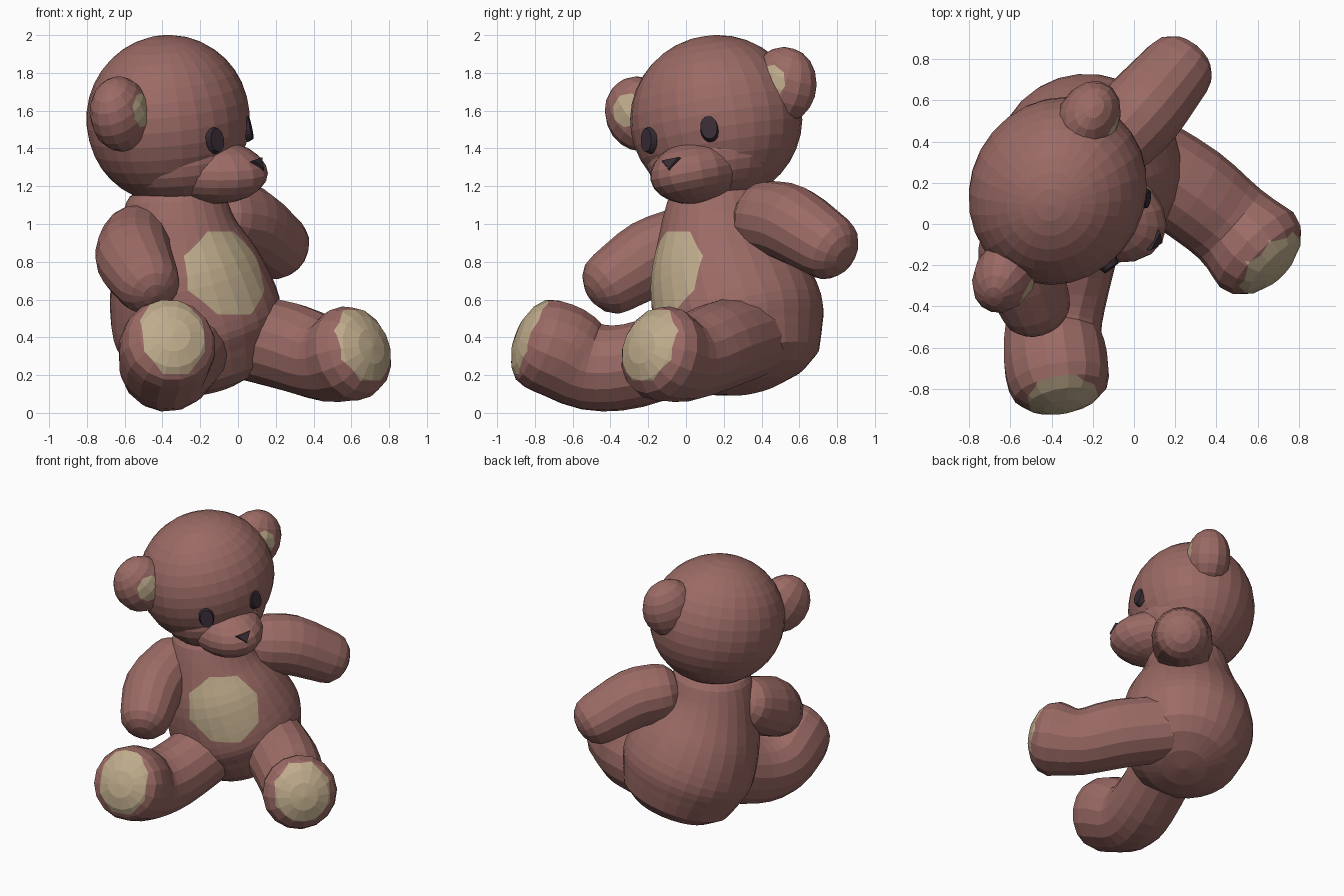
import bpy, bmesh, math
from mathutils import Vector, Matrix, Euler

cube = bpy.data.objects.get("Cube")
if cube:
    bpy.data.objects.remove(cube)


def material(name, rgb):
    m = bpy.data.materials.new(name)
    m.use_nodes = True
    m.diffuse_color = (*rgb, 1)
    bsdf = m.node_tree.nodes["Principled BSDF"]
    bsdf.inputs["Base Color"].default_value = (*rgb, 1)
    bsdf.inputs["Roughness"].default_value = 0.9
    return m


BROWN = material("brown plush", (0.33, 0.145, 0.13))
CREAM = material("cream pad", (0.52, 0.41, 0.26))
DARK = material("dark plastic", (0.04, 0.025, 0.035))


def cut_pad(bm, centre, facing, width, height):
    """Cut an eight-sided patch into the surface and give it the second material."""
    c, d = Vector(centre), Vector(facing).normalized()
    side = Vector((0, 0, 1)).cross(d).normalized()
    up = d.cross(side)
    planes = [side * (math.cos(a) / width) + up * (math.sin(a) / height)
              for a in (math.tau * k / 8 for k in range(8))]

    def region():
        return [f for f in bm.faces if f.normal.dot(d) > 0.1
                and abs((f.calc_center_median() - c).dot(d)) < 0.8 * height]

    for n in planes:
        faces = region()
        geom = set(faces)
        for f in faces:
            geom.update(f.edges, f.verts)
        bmesh.ops.bisect_plane(bm, geom=list(geom), plane_co=c + n / n.length_squared,
                               plane_no=n)
        bm.normal_update()
    for f in region():
        q = f.calc_center_median() - c
        f.material_index = int(all(q.dot(n) < 1 for n in planes))


def finish(name, bm, mat, pad=None):
    bmesh.ops.recalc_face_normals(bm, faces=bm.faces)
    bm.normal_update()
    if pad:
        cut_pad(bm, *pad)
    me = bpy.data.meshes.new(name)
    bm.to_mesh(me)
    bm.free()
    me.materials.append(mat)
    if pad:
        me.materials.append(CREAM)
    ob = bpy.data.objects.new(name, me)
    bpy.context.collection.objects.link(ob)
    return ob


def spline(pts, steps):
    """Smooth (x, y, z, radius) stations through the given points."""
    p = [Vector(q) for q in pts]
    p = [2 * p[0] - p[1]] + p + [2 * p[-1] - p[-2]]
    out = []
    for i in range(1, len(p) - 2):
        a, b, c, d = p[i - 1:i + 3]
        for k in range(steps):
            t = k / steps
            out.append(0.5 * (2 * b + (c - a) * t + (2 * a - 5 * b + 4 * c - d) * t * t
                              + (3 * b - a - 3 * c + d) * t ** 3))
    return out + [p[-2]]


def plush_tube(name, pts, steps=3, seg=16, start=0.8, end=0.8, pad=None):
    """Stuffed tube along a path, with rounded ends of the given depth."""
    st = spline(pts, steps)
    centres = [q.xyz for q in st]
    rings = []
    n = len(st)
    for i in range(n):
        d = (centres[min(i + 1, n - 1)] - centres[max(i - 1, 0)]).normalized()
        rings.append((centres[i], d, st[i].w))

    def cap(ring, depth):
        c, d, r = ring
        return [(c + d * r * depth * math.sin(a), d, r * math.cos(a))
                for a in (math.radians(g) for g in (24, 46, 68))]

    tip0 = rings[0][0] - rings[0][1] * rings[0][2] * start
    tip1 = rings[-1][0] + rings[-1][1] * rings[-1][2] * end
    rings = cap(rings[0], -start)[::-1] + rings + cap(rings[-1], end)

    bm = bmesh.new()
    side = Vector((1, 1, 0))
    loops = []
    for c, d, r in rings:
        side = (side - d * side.dot(d)).normalized()
        up = d.cross(side)
        loops.append([bm.verts.new(c + r * (side * math.cos(a) + up * math.sin(a)))
                      for a in (math.tau * k / seg for k in range(seg))])
    for lo, hi in zip(loops, loops[1:]):
        for k in range(seg):
            j = (k + 1) % seg
            bm.faces.new((lo[k], lo[j], hi[j], hi[k]))
    for tip, loop in ((tip0, loops[0]), (tip1, loops[-1])):
        v = bm.verts.new(tip)
        for k in range(seg):
            bm.faces.new((v, loop[k], loop[(k + 1) % seg]))
    return finish(name, bm, BROWN, pad)


# Torso, leaning a little to its right, with a belly patch
plush_tube("torso", [(-0.18, 0.32, 0.34, 0.41), (-0.22, 0.28, 0.5, 0.455),
                     (-0.275, 0.21, 0.74, 0.41), (-0.315, 0.175, 0.95, 0.325),
                     (-0.33, 0.165, 1.13, 0.265)],
           steps=4, seg=28, start=0.55, end=0.3,
           pad=((-0.06, -0.075, 0.74), (0.7, -0.71, 0), 0.225, 0.22))

# Legs with sole pads
plush_tube("left_leg", [(0.0, 0.34, 0.41, 0.225), (0.27, 0.16, 0.35, 0.235),
                        (0.465, 0.0, 0.285, 0.225), (0.595, -0.125, 0.315, 0.255)],
           end=0.68, pad=((0.68, -0.21, 0.36), (0.72, -0.7, 0.05), 0.185, 0.19))
plush_tube("right_leg", [(-0.25, 0.05, 0.36, 0.22), (-0.34, -0.28, 0.25, 0.225),
                         (-0.39, -0.50, 0.245, 0.235), (-0.38, -0.66, 0.325, 0.255),
                         (-0.365, -0.76, 0.365, 0.25)],
           end=0.6, pad=((-0.34, -0.86, 0.41), (0.28, -0.95, 0.05), 0.165, 0.205))

# Arms
plush_tube("left_arm", [(-0.07, 0.43, 1.03, 0.2), (0.05, 0.56, 1.0, 0.205),
                        (0.21, 0.75, 0.88, 0.18)])
plush_tube("right_arm", [(-0.54, 0.02, 0.92, 0.185), (-0.55, -0.19, 0.82, 0.205),
                         (-0.48, -0.395, 0.69, 0.175)])

# Head frame: turned to its left and tilted
HEAD = (Matrix.Translation((-0.37, 0.16, 1.555))
        @ Matrix.Rotation(math.radians(62), 4, 'Z')
        @ Matrix.Rotation(math.radians(-10), 4, 'Y'))


def place(pos, scale, rot=(0, 0, 0)):
    return Matrix.LocRotScale(Vector(pos), Euler(rot), Vector(scale))


def ball(name, pos, scale, u, v, rot=(0, 0, 0), pad=None):
    """Ellipsoid in head space; the pad is given in head space as well."""
    bm = bmesh.new()
    bmesh.ops.create_uvsphere(bm, u_segments=u, v_segments=v, radius=1,
                              matrix=place(pos, scale, rot))
    finish(name, bm, BROWN, pad).matrix_world = HEAD


ball("head", (0, 0, 0), (0.465, 0.425, 0.445), 28, 18)
ball("cheeks", (-0.015, -0.07, -0.2), (0.36, 0.33, 0.25), 24, 14)
ball("muzzle", (-0.03, -0.24, -0.275), (0.235, 0.325, 0.17), 18, 12, (0.08, 0, 0))

for name, s in (("left", 1), ("right", -1)):
    # Ear with a cream patch on its front
    ear = s * 0.435 - 0.03
    ball(name + "_ear", (ear, 0.035, 0.11), (0.19, 0.15, 0.205), 14, 10,
         (0, s * 0.5, 0), pad=((ear, -0.1, 0.13), (0, -1, 0), 0.085, 0.085))
    # Flat oval button eye
    bm = bmesh.new()
    bmesh.ops.create_cone(bm, cap_ends=True, segments=16, radius1=1, radius2=0.85, depth=1,
                          matrix=place((s * 0.185 - 0.03, -0.39, -0.075), (0.052, 0.074, 0.035),
                                       (math.radians(82), 0, s * 0.4)))
    finish(name + "_eye", bm, DARK).matrix_world = HEAD

# Three-cornered nose
bm = bmesh.new()
bmesh.ops.create_cone(bm, cap_ends=True, segments=3, radius1=1, radius2=0.8, depth=1,
                      matrix=place((-0.03, -0.53, -0.235), (0.072, 0.054, 0.035),
                                   (math.radians(60), 0, 0))
                      @ Matrix.Rotation(math.radians(180), 4, 'Z'))
finish("nose", bm, DARK).matrix_world = HEAD
